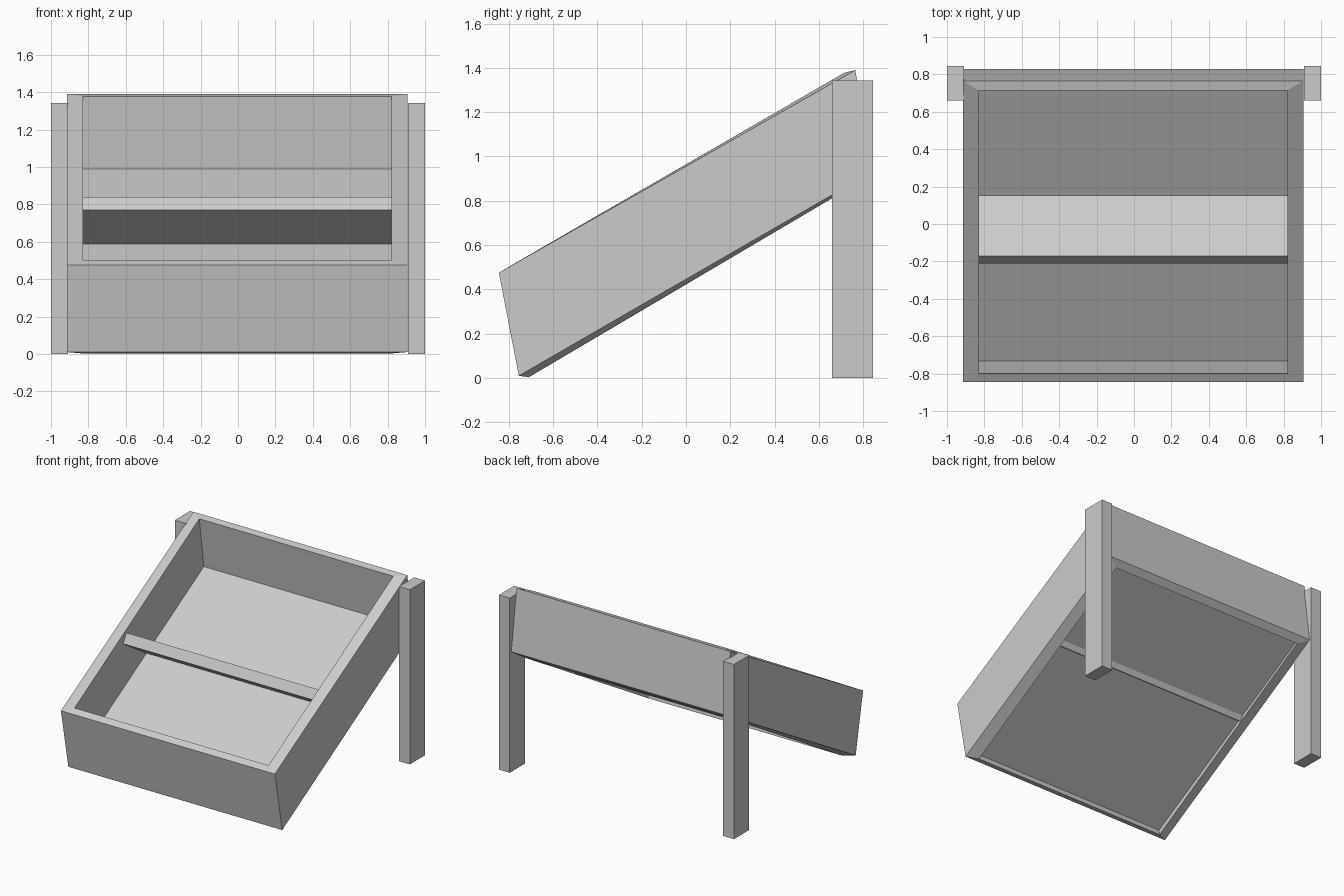
import bpy, bmesh

if "Cube" in bpy.data.objects:
    bpy.data.objects.remove(bpy.data.objects["Cube"])


def mesh_object(name, bm):
    bmesh.ops.recalc_face_normals(bm, faces=bm.faces)
    me = bpy.data.meshes.new(name)
    bm.to_mesh(me)
    bm.free()
    ob = bpy.data.objects.new(name, me)
    bpy.context.collection.objects.link(ob)
    return ob


def extrude_x(name, profile, x0, x1):
    """Board made from a (y, z) side profile, running from x0 to x1."""
    bm = bmesh.new()
    face = bm.faces.new([bm.verts.new((x0, y, z)) for y, z in profile])
    new = bmesh.ops.extrude_face_region(bm, geom=[face])["geom"]
    verts = [v for v in new if isinstance(v, bmesh.types.BMVert)]
    bmesh.ops.translate(bm, verts=verts, vec=(x1 - x0, 0, 0))
    return mesh_object(name, bm)


# Mitred tilted frame: four rectangular rings joined into a closed band
def ring(bm, xs, front, back):
    (x0, x1), (yf, zf), (yb, zb) = xs, front, back
    pts = [(x0, yf, zf), (x1, yf, zf), (x1, yb, zb), (x0, yb, zb)]
    return [bm.verts.new(p) for p in pts]


OUTER, INNER = (-0.915, 0.905), (-0.83, 0.82)
bm = bmesh.new()
rings = [
    ring(bm, OUTER, (-0.755, 0.01), (0.83, 0.925)),
    ring(bm, OUTER, (-0.845, 0.475), (0.765, 1.39)),
    ring(bm, INNER, (-0.80, 0.502), (0.715, 1.378)),
    ring(bm, INNER, (-0.71, 0.003), (0.785, 0.885)),
]
for i in range(4):
    a, b = rings[i], rings[(i + 1) % 4]
    for j in range(4):
        k = (j + 1) % 4
        bm.faces.new((a[j], a[k], b[k], b[j]))
mesh_object("tilted_frame", bm)

# Sloping floor panel inside the frame
extrude_x("floor_panel", [(-0.735, 0.125), (0.78, 0.995), (0.79, 0.91), (-0.72, 0.04)],
          -0.835, 0.825)

# Cross board leaning through the floor
extrude_x("cross_board", [(-0.17, 0.84), (-0.21, 0.77), (0.17, 0.528), (0.212, 0.598)],
          -0.83, 0.82)

# Rear posts
for side, x0, x1 in (("left", -1.0, -0.908), ("right", 0.908, 1.0)):
    extrude_x("rear_post_" + side, [(0.66, 0), (0.845, 0), (0.845, 1.343), (0.66, 1.343)],
              x0, x1)
